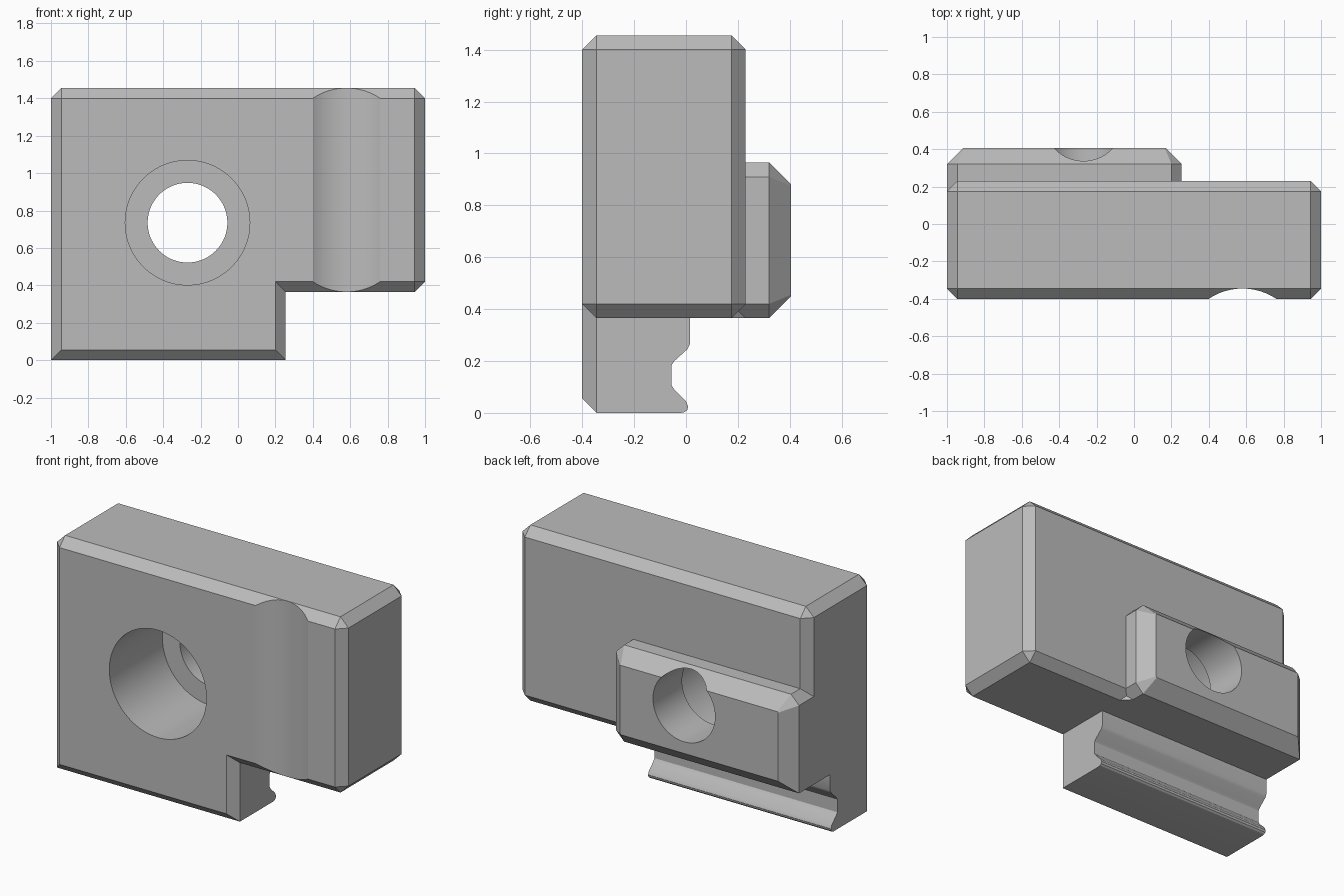
import bpy, bmesh, math
from mathutils import Matrix

old = bpy.data.objects.get("Cube")
if old:
    bpy.data.objects.remove(old, do_unlink=True)

grey = bpy.data.materials.new("machined grey")
grey.use_nodes = True
COLOUR = (0.5, 0.5, 0.5, 1)
grey.diffuse_color = COLOUR
grey.node_tree.nodes["Principled BSDF"].inputs["Base Color"].default_value = COLOUR

LEFT, STEP, RIGHT = -1.0, 0.255, 1.0
FLOOR, TOP = 0.365, 1.455
FRONT, BACK, BOSS_BACK, BOSS_TOP = -0.4, 0.23, 0.405, 0.965
CHAMFER, BOSS_CHAMFER = 0.055, 0.085


def prism(points, axis, start, end):
    """Extrude an outline along y (points are x, z) or x (points are y, z)."""
    bm = bmesh.new()
    place = (lambda p: (p[0], start, p[1])) if axis == "y" else (lambda p: (start, p[0], p[1]))
    face = bm.faces.new([bm.verts.new(place(p)) for p in points])
    new = bmesh.ops.extrude_face_region(bm, geom=[face])["geom"]
    shift = (0, end - start, 0) if axis == "y" else (end - start, 0, 0)
    bmesh.ops.translate(bm, vec=shift, verts=[v for v in new if isinstance(v, bmesh.types.BMVert)])
    bmesh.ops.recalc_face_normals(bm, faces=bm.faces)
    return bm


def cylinder(radius, depth):
    bm = bmesh.new()
    bmesh.ops.create_cone(bm, cap_ends=True, segments=96, radius1=radius, radius2=radius, depth=depth)
    return bm


def chamfer(bm, rule, width):
    edges = [e for e in bm.edges if rule(e.verts[0].co, e.verts[1].co)]
    bmesh.ops.bevel(bm, geom=edges, offset=width, segments=1, profile=0.5, affect="EDGES")


def finish(name, bm):
    mesh = bpy.data.meshes.new(name)
    bm.to_mesh(mesh)
    bm.free()
    mesh.materials.append(grey)
    obj = bpy.data.objects.new(name, mesh)
    bpy.context.collection.objects.link(obj)
    return obj


def combine(target, tool, operation):
    mod = target.modifiers.new(tool.name, "BOOLEAN")
    mod.operation, mod.solver, mod.object = operation, "EXACT", tool
    bpy.context.view_layer.objects.active = target
    bpy.ops.object.modifier_apply(modifier=mod.name)
    bpy.data.objects.remove(tool, do_unlink=True)


def same(a, b):
    return abs(a - b) < 1e-4


# Stepped plate: chamfered front and back outlines, and three outer corners
bm = prism([(LEFT, 0), (STEP, 0), (STEP, FLOOR), (RIGHT, FLOOR), (RIGHT, TOP), (LEFT, TOP)],
           "y", FRONT, BACK)
chamfer(bm, lambda a, b: same(a.y, b.y) or same(a.x, RIGHT) or same(a.z, TOP), CHAMFER)
body = finish("clamp_block", bm)

# Gripping jaw profile on the back of the lower leg
jaw = [(-0.02, 0), (-0.005, 0.003), (0.005, 0.012), (0.008, 0.025), (0, 0.045),
       (-0.045, 0.09), (-0.055, 0.105), (-0.055, 0.185), (-0.045, 0.2),
       (0.005, 0.245), (0.015, 0.265), (0.015, FLOOR)]
jaw += [(0.4, FLOOR), (0.4, -0.1), (-0.02, -0.1)]
combine(body, finish("jaw_cutter", prism(jaw, "x", -1.1, 0.3)), "DIFFERENCE")

# Raised boss on the back, sunk into the plate
bm = prism([(LEFT, FLOOR), (STEP, FLOOR), (STEP, BOSS_TOP), (LEFT, BOSS_TOP)], "y", 0.1, BOSS_BACK)
chamfer(bm, lambda a, b: not same(a.y, b.y) and (a.x > 0 or a.z > FLOOR + 0.1), CHAMFER)
chamfer(bm, lambda a, b: same(a.y, BOSS_BACK) and same(b.y, BOSS_BACK), BOSS_CHAMFER)
combine(body, finish("rear_boss", bm), "UNION")

# Bolt hole and its counterbore
for name, radius, start, end in (("bolt_hole", 0.213, -0.6, 0.6), ("counterbore", 0.333, -0.6, 0.12)):
    bm = cylinder(radius, end - start)
    bm.transform(Matrix.Translation((-0.27, (start + end) / 2, 0.735)) @ Matrix.Rotation(math.pi / 2, 4, "X"))
    combine(body, finish(name, bm), "DIFFERENCE")

# Shallow upright groove in the front
groove_radius = 0.322
bm = cylinder(groove_radius, 2)
bm.transform(Matrix.Translation((0.58, FRONT + CHAMFER - groove_radius, 1)))
combine(body, finish("front_groove", bm), "DIFFERENCE")

# Smooth round walls, crisp chamfers
bpy.ops.object.select_all(action="DESELECT")
body.select_set(True)
bpy.context.view_layer.objects.active = body
bpy.ops.object.shade_smooth_by_angle(angle=math.radians(30))
